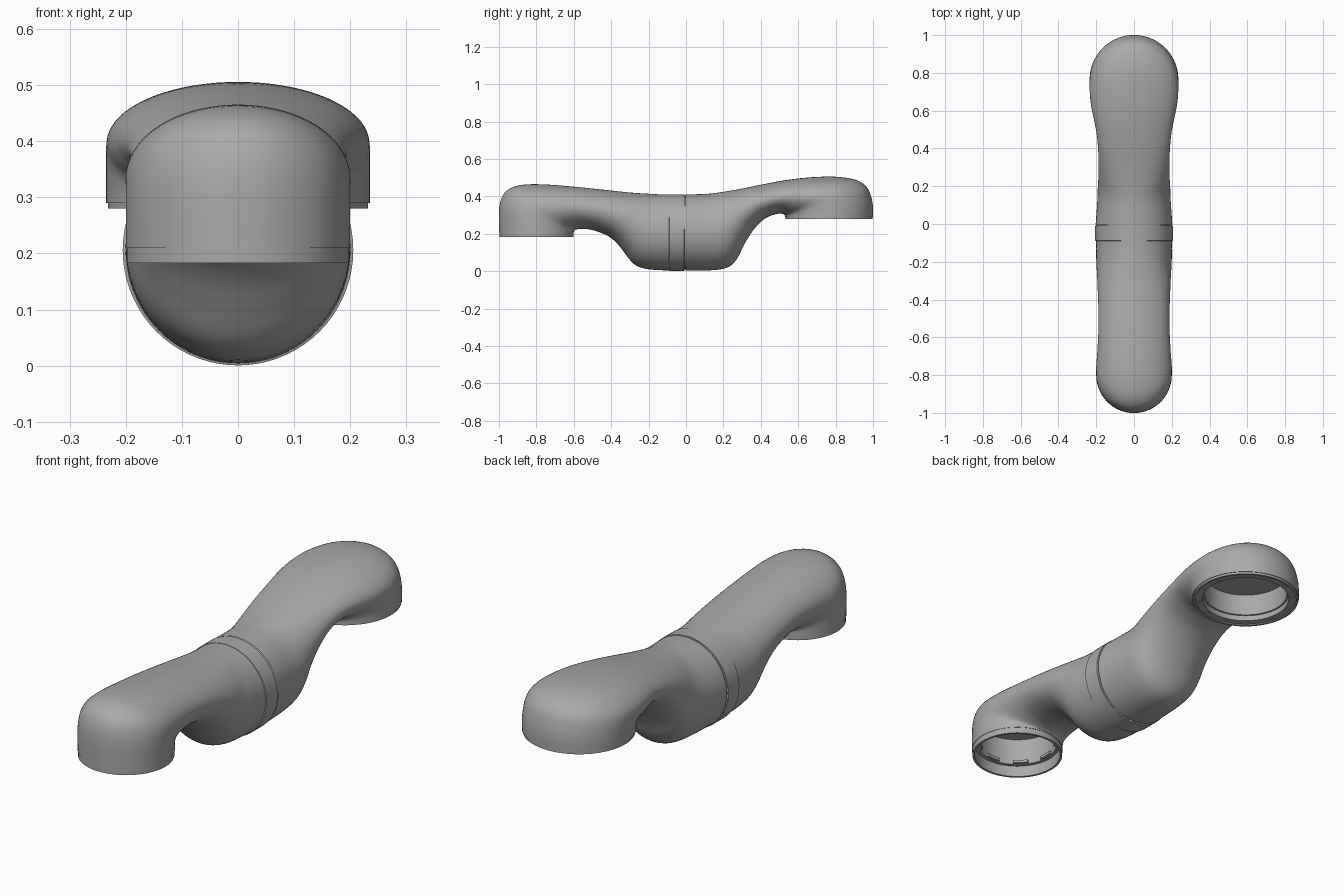
import bpy
import bmesh
import math
from mathutils import Vector

cube = bpy.data.objects.get("Cube")
if cube:
    bpy.data.objects.remove(cube, do_unlink=True)

SIDES = 72
MID_Z = 0.206

grey = bpy.data.materials.new("satin grey")
grey.use_nodes = True
grey.diffuse_color = (0.4, 0.4, 0.4, 1)
grey.node_tree.nodes["Principled BSDF"].inputs["Base Color"].default_value = grey.diffuse_color


def finish(name, bm, angle=35):
    """Turn a bmesh into a smooth-shaded object with crisp edges."""
    bmesh.ops.recalc_face_normals(bm, faces=bm.faces)
    mesh = bpy.data.meshes.new(name)
    bm.to_mesh(mesh)
    bm.free()
    mesh.materials.append(grey)
    obj = bpy.data.objects.new(name, mesh)
    bpy.context.collection.objects.link(obj)
    bpy.ops.object.select_all(action="DESELECT")
    obj.select_set(True)
    bpy.context.view_layer.objects.active = obj
    bpy.ops.object.shade_smooth_by_angle(angle=math.radians(angle))
    return obj


def bridge(bm, rings):
    """Join successive rings of vertices with quads."""
    for a, b in zip(rings, rings[1:]):
        for i in range(SIDES):
            j = (i + 1) % SIDES
            bm.faces.new((a[i], a[j], b[j], b[i]))


def smooth_path(keys, steps=4):
    """Catmull-Rom interpolation through the section rows."""
    keys = [Vector(k) for k in keys]
    pts = [2 * keys[0] - keys[1]] + keys + [2 * keys[-1] - keys[-2]]
    rows = []
    for p, q, r, s in zip(pts, pts[1:], pts[2:], pts[3:]):
        for n in range(steps):
            t = n / steps
            rows.append(q + (r - p) * (t / 2)
                        + (2 * p - 5 * q + 4 * r - s) * (t * t / 2)
                        + (3 * q - p - 3 * r + s) * (t ** 3 / 2))
    return rows + [keys[-1]]


def loft(name, sections):
    """Skin elliptical sections: lower (y, z), upper (y, z), half width."""
    bm = bmesh.new()
    rings = []
    for row in smooth_path([Vector(s) for s in sections]):
        by, bz, ty, tz, half = row
        ring = []
        for i in range(SIDES):
            a = math.tau * i / SIDES
            k = math.sin(a) / 2
            ring.append(bm.verts.new((half * math.cos(a),
                                      (by + ty) / 2 + k * (ty - by),
                                      (bz + tz) / 2 + k * (tz - bz))))
        rings.append(ring)
    bridge(bm, rings)
    return finish(name, bm, 50)


def lathe(name, profile, place, closed_end=False):
    """Revolve (radius, height) points; place maps local axes to the model."""
    bm = bmesh.new()
    rings = []
    for r, h in profile:
        rings.append([bm.verts.new(place(r * math.cos(math.tau * i / SIDES),
                                         r * math.sin(math.tau * i / SIDES), h))
                      for i in range(SIDES)])
    bridge(bm, rings)
    if closed_end:
        bm.faces.new(rings[-1])
    return finish(name, bm)


def upright(cy):
    return lambda a, b, h: (a, cy + b, h)


def lengthwise(a, b, h):
    return (a, h, MID_Z + b)


# Front half: round joint, narrowing neck, elbow turning down into the front port
loft("front_shell", [
    (-0.008, 0.004, -0.008, 0.41, 0.203),
    (-0.12, 0.005, -0.1, 0.41, 0.2),
    (-0.22, 0.014, -0.14, 0.411, 0.2),
    (-0.28, 0.04, -0.18, 0.413, 0.198),
    (-0.33, 0.1, -0.23, 0.416, 0.195),
    (-0.37, 0.15, -0.29, 0.42, 0.193),
    (-0.42, 0.19, -0.37, 0.428, 0.19),
    (-0.5, 0.22, -0.48, 0.44, 0.188),
    (-0.56, 0.227, -0.6, 0.452, 0.189),
    (-0.59, 0.222, -0.72, 0.462, 0.193),
    (-0.597, 0.218, -0.83, 0.465, 0.197),
    (-0.6, 0.216, -0.91, 0.455, 0.2),
    (-0.6, 0.214, -0.965, 0.425, 0.2),
    (-0.6, 0.213, -0.99, 0.38, 0.2),
    (-0.6, 0.212, -1, 0.32, 0.2),
    (-0.6, 0.21, -1, 0.21, 0.2),
])

# Rear half: round joint, rising flat neck, elbow into the wider rear port
loft("rear_shell", [
    (-0.002, 0.004, -0.002, 0.41, 0.203),
    (0.15, 0.006, 0.1, 0.413, 0.194),
    (0.23, 0.024, 0.14, 0.416, 0.192),
    (0.275, 0.07, 0.17, 0.42, 0.19),
    (0.31, 0.14, 0.21, 0.426, 0.188),
    (0.36, 0.22, 0.28, 0.438, 0.188),
    (0.42, 0.28, 0.37, 0.456, 0.19),
    (0.48, 0.305, 0.48, 0.478, 0.198),
    (0.515, 0.307, 0.6, 0.496, 0.213),
    (0.527, 0.3, 0.72, 0.505, 0.226),
    (0.53, 0.297, 0.83, 0.503, 0.233),
    (0.53, 0.295, 0.92, 0.484, 0.235),
    (0.53, 0.293, 0.97, 0.445, 0.235),
    (0.53, 0.292, 0.992, 0.39, 0.235),
    (0.53, 0.291, 1, 0.34, 0.235),
    (0.53, 0.29, 1, 0.29, 0.235),
])

# Joint band and the recessed core that shows in its seam
lathe("joint_band", [(0.2, -0.09), (0.2055, -0.088), (0.2055, -0.01), (0.198, -0.008)],
      lengthwise)
lathe("joint_core", [(0.198, -0.03), (0.198, 0.02)], lengthwise)

# Front port: thin collar, stepped socket and closed end
FRONT_Y, REAR_Y = -0.8, 0.765
lathe("front_socket", [(0.2, 0.21), (0.198, 0.21), (0.198, 0.183), (0.188, 0.183),
                       (0.188, 0.235), (0.172, 0.235), (0.172, 0.36)],
      upright(FRONT_Y), True)

# Rear port: rim, recessed bolt flange and closed socket
lathe("rear_socket", [(0.235, 0.29), (0.232, 0.29), (0.232, 0.28), (0.222, 0.28),
                      (0.222, 0.285), (0.19, 0.285), (0.19, 0.31), (0.182, 0.31),
                      (0.182, 0.41)],
      upright(REAR_Y), True)

# Locking tabs around the inside of the front socket
bm = bmesh.new()
TABS = 8
for i in range(TABS):
    lower, upper = [], []
    for r, turn in ((0.174, -0.2), (0.174, 0), (0.174, 0.2),
                    (0.16, 0.2), (0.16, 0), (0.16, -0.2)):
        a = math.tau * i / TABS + turn
        x, y = r * math.cos(a), FRONT_Y + r * math.sin(a)
        lower.append(bm.verts.new((x, y, 0.237)))
        upper.append(bm.verts.new((x, y, 0.25)))
    bm.faces.new(lower)
    bm.faces.new(upper)
    for j in range(len(lower)):
        k = (j + 1) % len(lower)
        bm.faces.new((lower[j], lower[k], upper[k], upper[j]))
finish("front_locking_tabs", bm)

# Small bolt heads on the rear flange
bm = bmesh.new()
BOLTS = 12
for i in range(BOLTS):
    a = math.tau * (i + 0.5) / BOLTS
    made = bmesh.ops.create_cone(bm, cap_ends=True, segments=12, radius1=0.007,
                                 radius2=0.007, depth=0.006)
    bmesh.ops.translate(bm, verts=made["verts"],
                        vec=(0.206 * math.cos(a), REAR_Y + 0.206 * math.sin(a), 0.285))
finish("rear_flange_bolts", bm)
